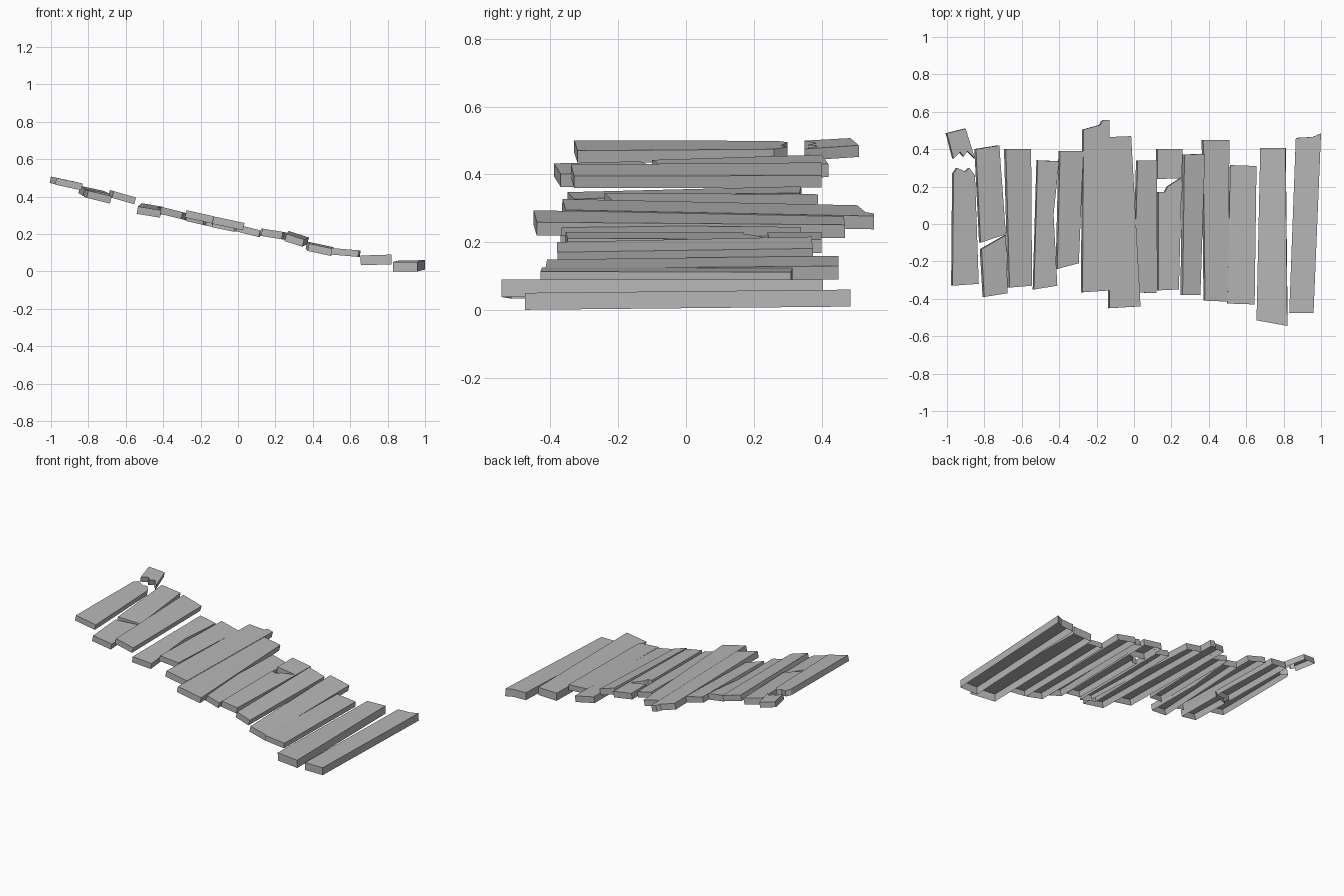
import bpy
import bmesh
from mathutils import Vector

default_cube = bpy.data.objects.get("Cube")
if default_cube:
    bpy.data.objects.remove(default_cube, do_unlink=True)

# Single weathered grey for all planks
grey = bpy.data.materials.new("weathered grey")
grey.use_nodes = True
colour = (0.47, 0.47, 0.47, 1)
grey.diffuse_color = colour
grey.node_tree.nodes["Principled BSDF"].inputs["Base Color"].default_value = colour


def plank(name, outline, left, right, tilt=0.0, depth=0.04):
    """Hollow plank: tilted top face plus a skirt, open underneath.
    left / right are the top heights at its side edges, tilt the rise along y."""
    area = sum(a[0] * b[1] - b[0] * a[1]
               for a, b in zip(outline, outline[1:] + outline[:1]))
    if area < 0:
        outline = outline[::-1]
    xs = [point[0] for point in outline]
    slope = (right - left) / (max(xs) - min(xs))
    down = Vector((slope, tilt, -1)).normalized() * depth

    bm = bmesh.new()
    top, low = [], []
    for x, y in outline:
        corner = Vector((x, y, left + slope * (x - min(xs)) + tilt * y))
        top.append(bm.verts.new(corner))
        low.append(bm.verts.new(corner + down))
    bm.faces.new(top)
    for i in range(len(top)):
        j = (i + 1) % len(top)
        bm.faces.new((top[j], top[i], low[i], low[j]))
    mesh = bpy.data.meshes.new(name)
    bm.to_mesh(mesh)
    bm.free()
    mesh.materials.append(grey)
    obj = bpy.data.objects.new(name, mesh)
    bpy.context.collection.objects.link(obj)
    return obj


# Top plank, snapped near its back end
plank("snapped_plank_front",
      [(-.97, -.33), (-.83, -.32), (-.85, .26), (-.88, .3), (-.9, .28),
       (-.945, .3), (-.965, .27)], left=.5, right=.47, depth=.037)
plank("snapped_plank_back",
      [(-1, .485), (-.9, .51), (-.85, .35), (-.89, .39), (-.91, .36),
       (-.93, .385), (-.965, .35)], left=.507, right=.475, depth=.035)

# Second plank, cracked across the middle
plank("cracked_plank_back",
      [(-.845, .4), (-.72, .42), (-.685, -.055), (-.82, -.1)],
      left=.45, right=.415, tilt=.02)
plank("cracked_plank_front",
      [(-.815, -.135), (-.685, -.06), (-.675, -.37), (-.8, -.39)],
      left=.44, right=.405, tilt=.01)

# Upper run
plank("upper_plank",
      [(-.685, .4), (-.55, .4), (-.545, -.33), (-.665, -.34)],
      left=.435, right=.395, depth=.037)
plank("waisted_plank",
      [(-.515, .34), (-.4, .335), (-.43, .05), (-.41, -.33), (-.535, -.35)],
      left=.358, right=.335, tilt=.03)
plank("short_plank",
      [(-.395, .39), (-.27, .39), (-.295, -.21), (-.41, -.24)],
      left=.345, right=.31, depth=.037)

# Middle run
plank("splintered_plank",
      [(-.27, .505), (-.18, .53), (-.165, .555), (-.13, .555),
       (-.13, -.355), (-.275, -.365)], left=.32, right=.288, tilt=-.02)
plank("middle_plank",
      [(-.13, .465), (-.015, .47), (.035, -.44), (-.13, -.45)],
      left=.285, right=.25, tilt=-.02)
plank("narrow_plank",
      [(.02, .34), (.125, .34), (.12, -.37), (0, -.365)],
      left=.25, right=.218, depth=.037)

# Plank with a bite broken out of its side
plank("notched_plank",
      [(.125, .4), (.26, .4), (.256, .25), (.24, -.35), (.13, -.355),
       (.13, .17), (.165, .17), (.18, .2), (.25, .245), (.125, .24)],
      left=.23, right=.208)

# Lower run
plank("tilted_plank",
      [(.27, .37), (.38, .375), (.355, -.38), (.26, -.38)],
      left=.21, right=.172, tilt=.025)
plank("lower_plank",
      [(.37, .45), (.51, .45), (.505, -.415), (.38, -.41)],
      left=.155, right=.125, tilt=.01)
plank("level_plank",
      [(.515, .315), (.655, .31), (.645, -.43), (.5, -.425)],
      left=.125, right=.112, depth=.035)
plank("long_plank",
      [(.675, .405), (.81, .405), (.82, -.545), (.655, -.515)],
      left=.085, right=.09, depth=.052)
plank("bottom_plank",
      [(.865, .46), (.955, .465), (1, .485), (.96, -.475), (.83, -.475)],
      left=.055, right=.055, tilt=.01, depth=.05)
